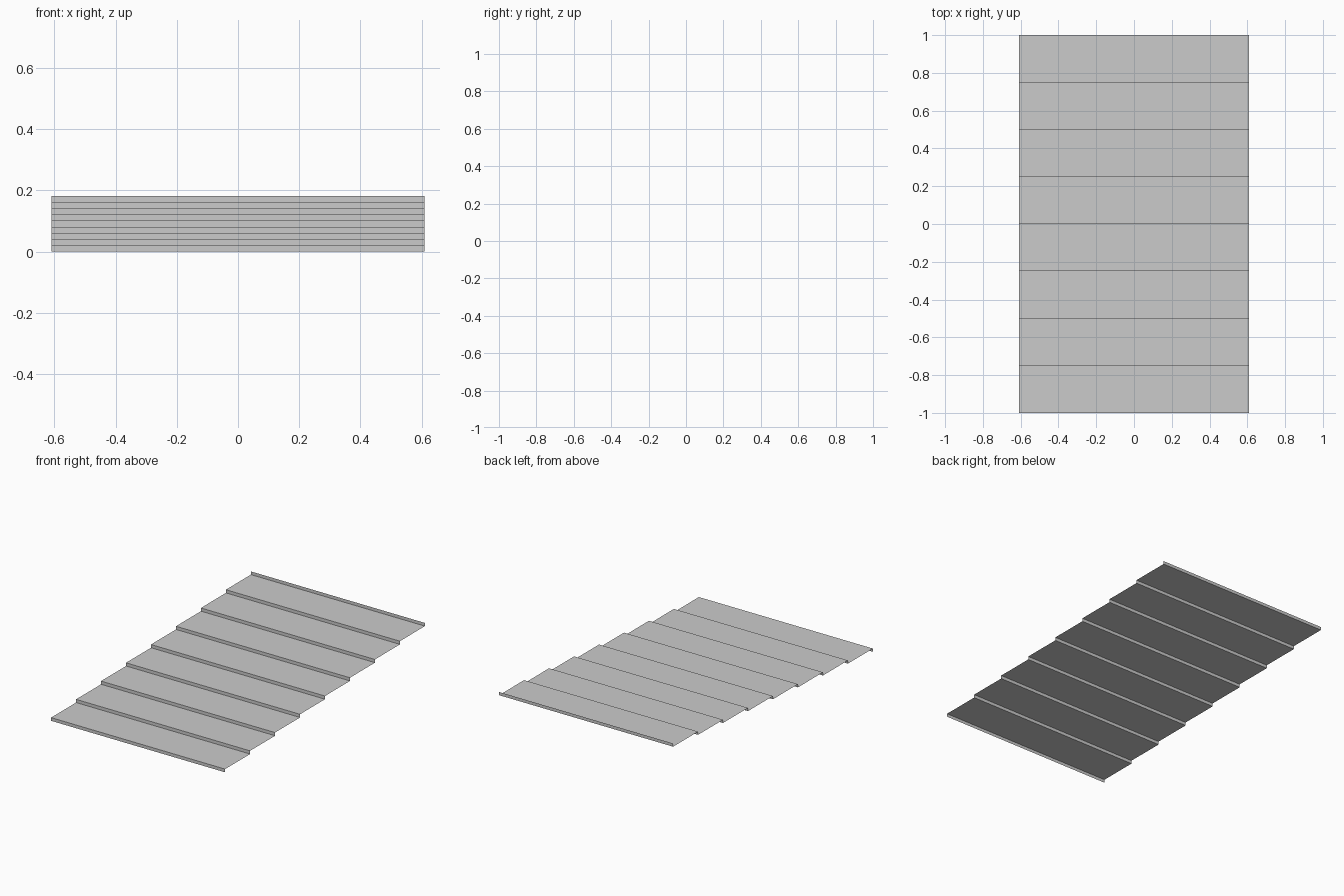
import bpy, bmesh

if "Cube" in bpy.data.objects:
    bpy.data.objects.remove(bpy.data.objects["Cube"])

STEPS = 8
HALF_W = 0.61
DEPTH = 2.0 / STEPS
RISE = 0.0203

# Side profile: riser, tread, riser, tread ... ending with a riser
profile = []
for i in range(STEPS + 1):
    y = -1 + i * DEPTH
    profile += [(y, i * RISE), (y, (i + 1) * RISE)]

# Sweep the profile across the width as a thin folded sheet
bm = bmesh.new()
rows = [[bm.verts.new((x, y, z)) for x in (-HALF_W, HALF_W)] for y, z in profile]
for (a, b), (c, d) in zip(rows, rows[1:]):
    bm.faces.new((a, b, d, c))

mesh = bpy.data.meshes.new("stepped_sheet")
bm.to_mesh(mesh)
bm.free()
sheet = bpy.data.objects.new("stepped_sheet", mesh)
bpy.context.collection.objects.link(sheet)
